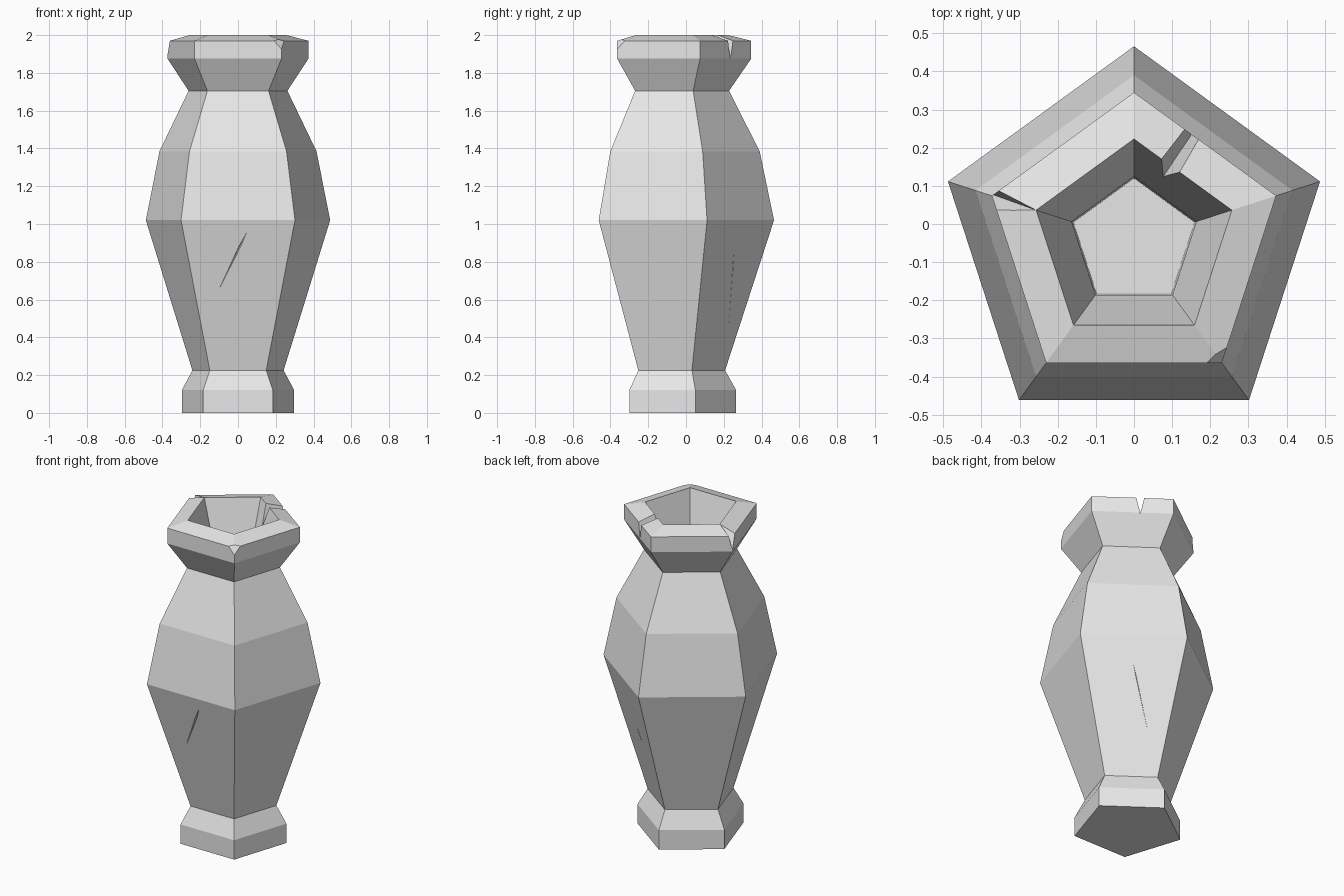
import bpy, bmesh
from math import sin, cos, tau
from mathutils import Vector

old = bpy.data.objects.get("Cube")
if old:
    bpy.data.objects.remove(old, do_unlink=True)

# One stone colour
stone = bpy.data.materials.new("grey_stone")
stone.use_nodes = True
grey = (0.8, 0.8, 0.8, 1)
stone.diffuse_color = grey
stone.node_tree.nodes["Principled BSDF"].inputs["Base Color"].default_value = grey

SIDES = 5
CENTRE_Y = -0.047


def make_object(name, bm):
    bmesh.ops.recalc_face_normals(bm, faces=bm.faces)
    mesh = bpy.data.meshes.new(name)
    bm.to_mesh(mesh)
    bm.free()
    mesh.materials.append(stone)
    obj = bpy.data.objects.new(name, mesh)
    bpy.context.collection.objects.link(obj)
    return obj


def lathe(name, profile):
    """Five-sided body from (radius, height) pairs, capped at both ends."""
    bm = bmesh.new()
    rings = [[bm.verts.new((r * sin(tau * i / SIDES), CENTRE_Y + r * cos(tau * i / SIDES), z))
              for i in range(SIDES)] for r, z in profile]
    for low, high in zip(rings, rings[1:]):
        for i in range(SIDES):
            j = (i + 1) % SIDES
            bm.faces.new((low[i], low[j], high[j], high[i]))
    bm.faces.new(rings[0])
    bm.faces.new(rings[-1])
    return make_object(name, bm)


def cut(target, points):
    """Cut the convex hull of the points out of the target."""
    bm = bmesh.new()
    for p in points:
        bm.verts.new(p)
    bmesh.ops.convex_hull(bm, input=bm.verts)
    cutter = make_object("cutter", bm)
    cutter.hide_render = True
    mod = target.modifiers.new("damage", "BOOLEAN")
    mod.operation = "DIFFERENCE"
    mod.solver = "EXACT"
    mod.object = cutter
    bpy.context.view_layer.objects.active = target
    bpy.ops.object.modifier_apply(modifier=mod.name)
    bpy.data.objects.remove(cutter, do_unlink=True)


def crack(target, start, end, normal, width, depth):
    """Hairline groove, widest a quarter of the way along."""
    a, b, n = Vector(start), Vector(end), Vector(normal).normalized()
    side = (b - a).cross(n).normalized() * width / 2
    mid = a.lerp(b, 0.25)
    out = n * 0.01
    cut(target, [a + out, b + out, mid + out + side, mid + out - side, mid - n * depth])


# Foot, body, neck, rim and hollow
vase = lathe("vase", [
    (0.313, 0), (0.313, 0.12), (0.254, 0.225), (0.513, 1.02), (0.437, 1.385),
    (0.275, 1.705), (0.392, 1.875), (0.392, 1.97), (0.27, 2.0),
    (0.172, 1.7), (0.167, 1.5)])

# V notch through the rim at the back
crease = Vector((0.114, 0.18, 1.87))
along = Vector((0.558, 0.83, 0))
across = Vector((0.83, -0.558, 0)) * 0.045
notch = []
for end in (-0.12, 0.14):
    p = crease + along * end
    top = p + Vector((0, 0, 0.2))
    notch += [p, top + across, top - across]
cut(vase, notch)

# Wedge split out of the side corner of the rim, fanning from the inner edge
apex = Vector((-0.256, 0.036, 1.999))
rays = [(-0.373, 0.078, 1.89), (-0.356, 0.088, 1.97), (-0.356, 0.036, 1.972), (-0.33, 0.06, 2.06)]
cut(vase, [apex] + [apex.lerp(Vector(p), 1.6) for p in rays])

# Small chip off the front corner of the rim
facet = [Vector(p) for p in ((0.189, -0.364, 1.972), (0.244, -0.322, 1.972), (0.231, -0.364, 1.925))]
middle = sum(facet, Vector()) / 3
cut(vase, [middle.lerp(p, 1.8) for p in facet] + [middle + Vector((0.1, -0.1, 0.07))])

# Hairline cracks in the lower body
crack(vase, (0.075, -0.463, 1.015), (-0.185, -0.32, 0.48), (0, -0.967, -0.255), 0.018, 0.015)
crack(vase, (0.25, 0.26, 0.955), (0.005, 0.205, 0.25), (0.568, 0.782, -0.255), 0.005, 0.004)
